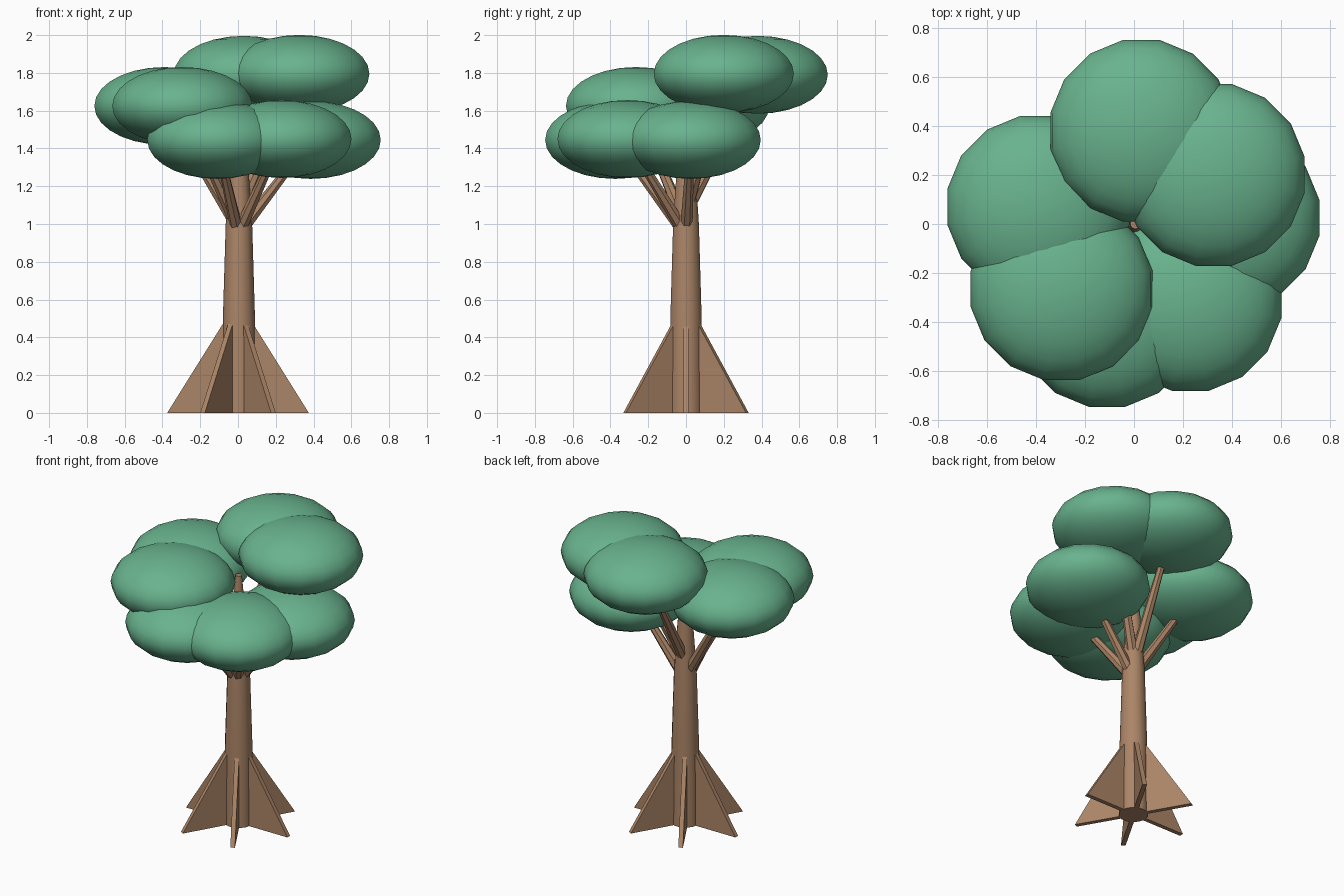
import bpy, bmesh, math
from mathutils import Vector, Matrix

cube = bpy.data.objects.get("Cube")
if cube:
    bpy.data.objects.remove(cube)


def material(name, rgb):
    m = bpy.data.materials.new(name)
    m.use_nodes = True
    m.diffuse_color = (*rgb, 1)
    m.node_tree.nodes["Principled BSDF"].inputs["Base Color"].default_value = (*rgb, 1)
    return m


bark = material("bark_brown", (0.41, 0.235, 0.135))
leaf = material("leaf_green", (0.14, 0.45, 0.27))


def finish(name, bm, mat, smooth_angle=None):
    bmesh.ops.recalc_face_normals(bm, faces=bm.faces)
    mesh = bpy.data.meshes.new(name)
    bm.to_mesh(mesh)
    bm.free()
    mesh.materials.append(mat)
    ob = bpy.data.objects.new(name, mesh)
    bpy.context.collection.objects.link(ob)
    if smooth_angle:
        bpy.ops.object.select_all(action='DESELECT')
        ob.select_set(True)
        bpy.context.view_layer.objects.active = ob
        bpy.ops.object.shade_smooth_by_angle(angle=math.radians(smooth_angle))
    return ob


def limb(name, start, end, r1, r2, sides):
    """Tapered cylinder between two points."""
    a, b = Vector(start), Vector(end)
    d = b - a
    bm = bmesh.new()
    place = Matrix.Translation((a + b) / 2) @ d.to_track_quat('Z', 'Y').to_matrix().to_4x4()
    bmesh.ops.create_cone(bm, cap_ends=True, segments=sides, radius1=r1,
                          radius2=r2, depth=d.length, matrix=place)
    return finish(name, bm, bark, 30 if sides > 8 else None)


# Trunk: lathed rings of (height, radius)
bm = bmesh.new()
rings = []
sides = 14
for z, r in [(0, 0.09), (0.5, 0.085), (1.0, 0.07), (1.3, 0.05), (1.65, 0.02)]:
    rings.append([bm.verts.new((0.005 + r * math.cos(t), r * math.sin(t), z))
                  for t in (math.tau * i / sides for i in range(sides))])
for low, high in zip(rings, rings[1:]):
    for i in range(sides):
        j = (i + 1) % sides
        bm.faces.new((low[i], low[j], high[j], high[i]))
bm.faces.new(rings[0])
bm.faces.new(rings[-1])
finish("trunk", bm, bark, 40)

# Buttress roots: thin triangular fins around the trunk
for k in range(6):
    bm = bmesh.new()
    profile = [(0, 0), (0.375, 0), (0.075, 0.48), (0, 0.48)]
    face = bm.faces.new([bm.verts.new((x, -0.014, z)) for x, z in profile])
    ext = bmesh.ops.extrude_face_region(bm, geom=[face])
    moved = [v for v in ext["geom"] if isinstance(v, bmesh.types.BMVert)]
    bmesh.ops.translate(bm, verts=moved, vec=(0, 0.028, 0))
    bmesh.ops.rotate(bm, verts=bm.verts, matrix=Matrix.Rotation(k * math.tau / 6, 3, 'Z'))
    finish(f"root_{k + 1}", bm, bark)

# Foliage clumps, each carried by a branch: centre and height where the branch starts
clumps = [
    ("back_top", (0.03, 0.38, 1.79), 1.13),
    ("right_top", (0.325, 0.2, 1.795), 1.13),
    ("left_middle", (-0.39, 0.07, 1.625), 1.04),
    ("front_left_middle", (-0.295, -0.265, 1.625), 1.04),
    ("front_low", (-0.11, -0.375, 1.445), 0.99),
    ("front_right_low", (0.23, -0.31, 1.45), 0.99),
    ("right_low", (0.385, 0.025, 1.445), 0.99),
]
for name, c, z0 in clumps:
    out = Vector((c[0], c[1], 0)).normalized() * 0.035
    limb(name + "_branch", (out.x, out.y, z0), c, 0.034, 0.018, 7)
    bm = bmesh.new()
    bmesh.ops.create_uvsphere(
        bm, u_segments=16, v_segments=14, radius=1,
        matrix=Matrix.Translation(c) @ Matrix.Diagonal((0.378, 0.378, 0.206, 1))
        @ Matrix.Rotation(math.pi / 16, 4, 'Z'))
    finish(name + "_foliage", bm, leaf, 60)
